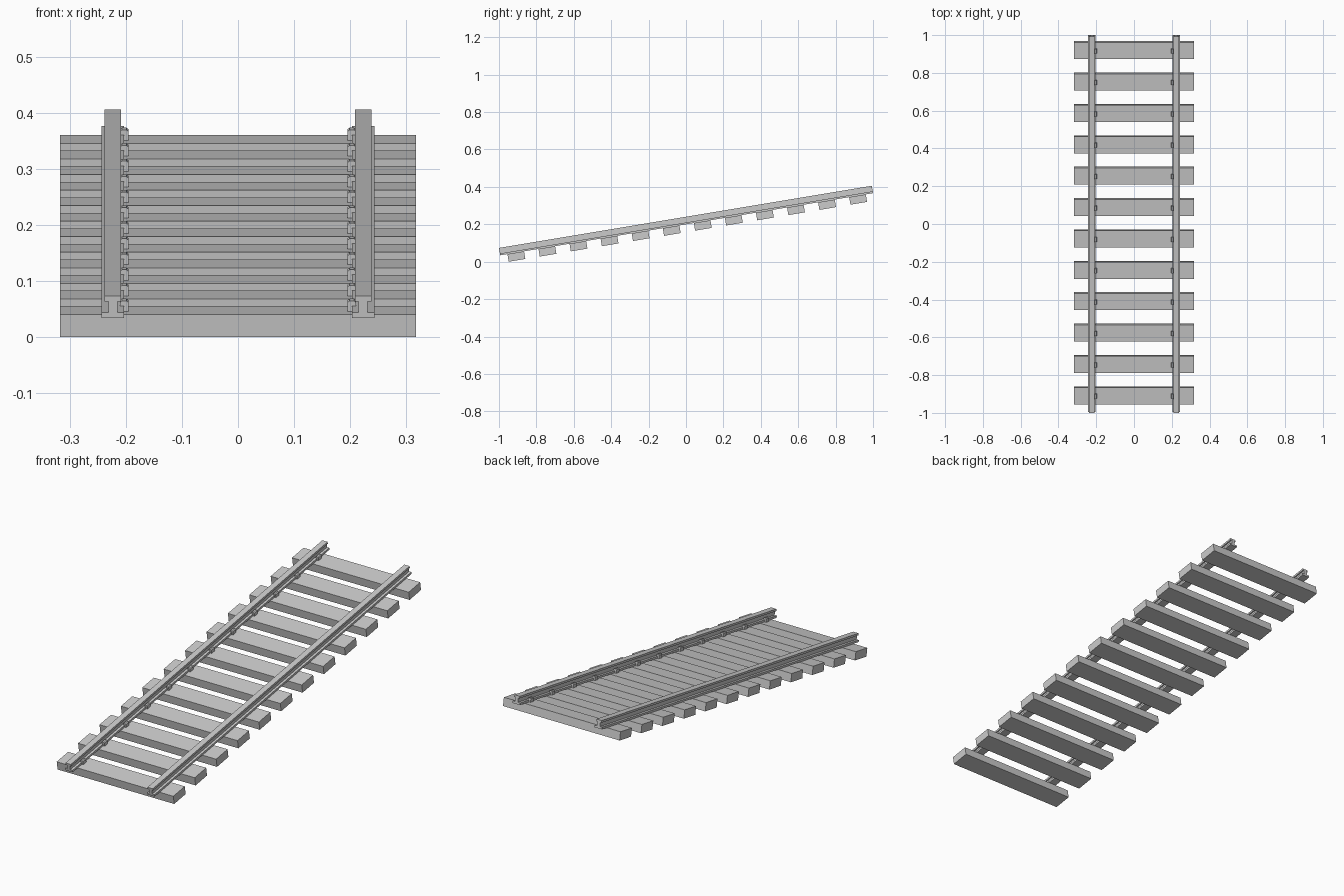
import bpy, bmesh, math

if "Cube" in bpy.data.objects:
    bpy.data.objects.remove(bpy.data.objects["Cube"])

# Track is modelled flat (sleeper tops at local z = 0), then tilted into a ramp
SLOPE = math.atan(0.1667)
COUNT = 12
RAIL_H = 0.040
LENGTH = (2 - RAIL_H * math.sin(SLOPE)) / math.cos(SLOPE)
PITCH = LENGTH / COUNT
SLEEPER_W, SLEEPER_T, SLEEPER_HALF = 0.09, 0.041, 0.317
RAIL_X = 0.223

FRONT_Y = -LENGTH / 2 + (PITCH - SLEEPER_W) / 2
LIFT = -(FRONT_Y * math.sin(SLOPE) - SLEEPER_T * math.cos(SLOPE))
SHIFT = RAIL_H / 2 * math.sin(SLOPE)


def extrude_profile(name, profile, y_mid, length):
    """Extrude an x-z outline along y and tilt the object to the slope."""
    bm = bmesh.new()
    y0 = y_mid - length / 2
    face = bm.faces.new([bm.verts.new((x, y0, z)) for x, z in profile])
    ext = bmesh.ops.extrude_face_region(bm, geom=[face])
    verts = [g for g in ext["geom"] if isinstance(g, bmesh.types.BMVert)]
    bmesh.ops.translate(bm, vec=(0, length, 0), verts=verts)
    bmesh.ops.recalc_face_normals(bm, faces=bm.faces)
    mesh = bpy.data.meshes.new(name)
    bm.to_mesh(mesh)
    bm.free()
    obj = bpy.data.objects.new(name, mesh)
    bpy.context.collection.objects.link(obj)
    obj.rotation_euler.x = SLOPE
    obj.location = (0, SHIFT, LIFT)
    return obj


def repeat(obj):
    mod = obj.modifiers.new("repeat", "ARRAY")
    mod.count = COUNT
    mod.use_relative_offset = False
    mod.use_constant_offset = True
    mod.constant_offset_displace = (0, PITCH, 0)


def mirror(obj):
    obj.modifiers.new("mirror", "MIRROR").use_axis = (True, False, False)


first_y = -LENGTH / 2 + PITCH / 2

# Sleepers
s = SLEEPER_HALF
sleepers = extrude_profile("sleepers", [(-s, -SLEEPER_T), (s, -SLEEPER_T), (s, 0), (-s, 0)],
                           first_y, SLEEPER_W)
repeat(sleepers)

# Rails: wide foot, thin web, head
half = [(0.020, 0), (0.020, 0.010), (0.008, 0.010), (0.008, 0.030),
        (0.0145, 0.030), (0.0145, RAIL_H)]
outline = [(RAIL_X + x, z) for x, z in half] + [(RAIL_X - x, z) for x, z in reversed(half)]
rails = extrude_profile("rails", outline, 0, LENGTH)
mirror(rails)

# Rail clips: hooked blocks on the inner side, lapping over the rail foot
hook = [(0.195, 0), (0.203, 0), (0.203, 0.010), (0.210, 0.010), (0.210, 0.016),
        (0.207, 0.019), (0.199, 0.019), (0.195, 0.016)]
clips = extrude_profile("rail_clips", hook, first_y, 0.024)
repeat(clips)
mirror(clips)
